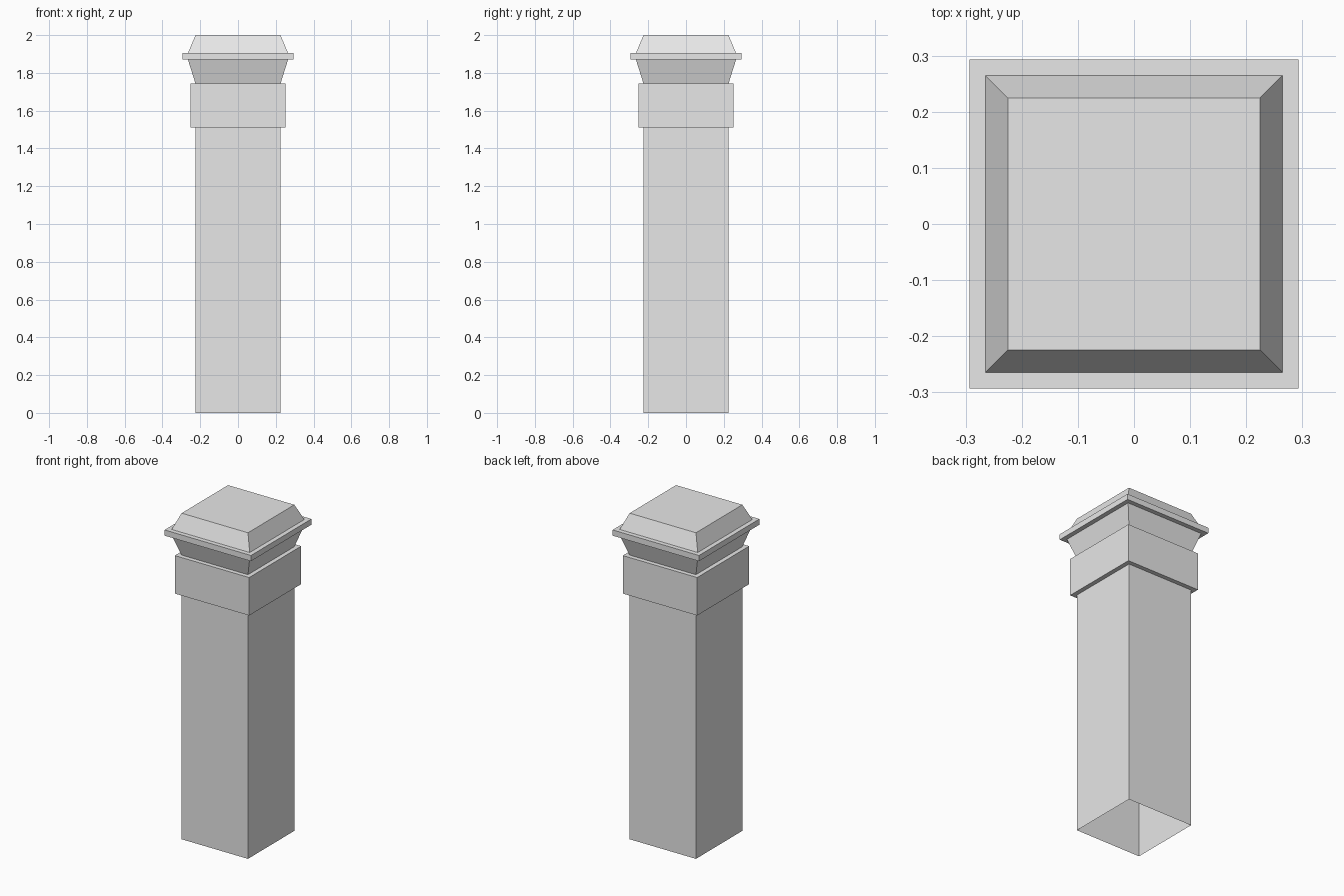
import bpy
import bmesh

cube = bpy.data.objects.get("Cube")
if cube:
    bpy.data.objects.remove(cube, do_unlink=True)

stone = bpy.data.materials.new("light_grey_stone")
stone.use_nodes = True
GREY = (0.8, 0.8, 0.8, 1.0)
stone.diffuse_color = GREY
stone.node_tree.nodes["Principled BSDF"].inputs["Base Color"].default_value = GREY


def square_loft(name, profile, capped=False):
    """Stack square rings given as (half width, height) and skin them."""
    bm = bmesh.new()
    corners = ((-1, -1), (1, -1), (1, 1), (-1, 1))
    rings = [[bm.verts.new((x * r, y * r, z)) for x, y in corners]
             for r, z in profile]
    for low, high in zip(rings, rings[1:]):
        for i in range(4):
            j = (i + 1) % 4
            bm.faces.new((low[i], low[j], high[j], high[i]))
    if capped:
        bm.faces.new(rings[-1])
    mesh = bpy.data.meshes.new(name)
    bm.to_mesh(mesh)
    bm.free()
    mesh.materials.append(stone)
    obj = bpy.data.objects.new(name, mesh)
    bpy.context.collection.objects.link(obj)
    return obj


SHAFT = 0.225
COLLAR = 0.252
FLARE = 0.265
LEDGE = 0.293

# Hollow shaft, open at the foot
square_loft("shaft", [(SHAFT, 0), (SHAFT, 1.51)])

# Wide band around the top of the shaft
square_loft("collar", [(SHAFT, 1.51), (COLLAR, 1.51),
                       (COLLAR, 1.743), (SHAFT, 1.743)])

# Flared neck below the ledge
square_loft("neck", [(SHAFT, 1.743), (FLARE, 1.87)])

# Thin projecting ledge
square_loft("ledge", [(FLARE, 1.87), (LEDGE, 1.87),
                      (LEDGE, 1.905), (FLARE, 1.905)])

# Sloped cap with a flat top
square_loft("cap", [(FLARE, 1.905), (SHAFT, 2.0)], capped=True)
